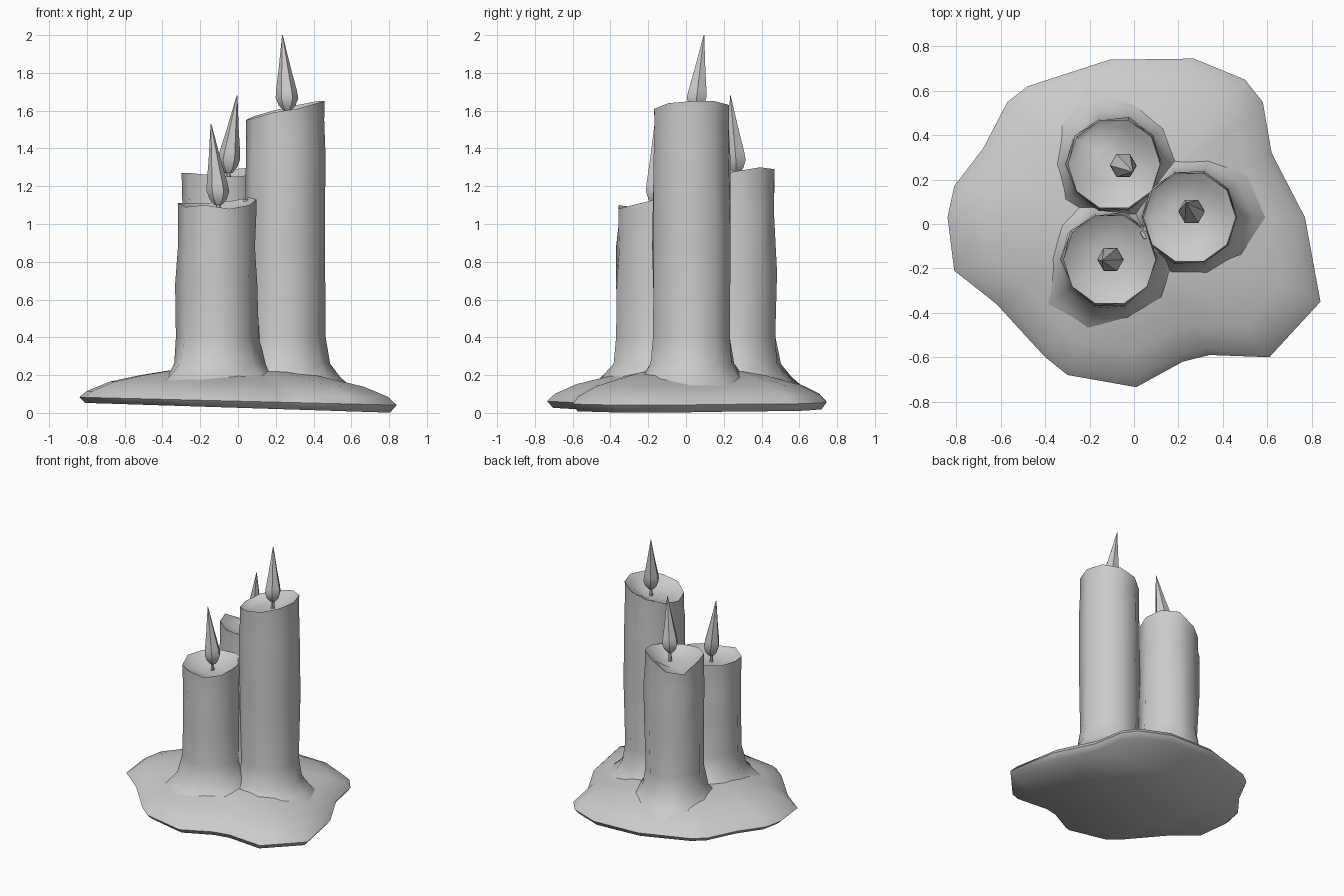
import bpy, bmesh
from math import sin, cos, tau, radians
from mathutils import Vector

if "Cube" in bpy.data.objects:
    bpy.data.objects.remove(bpy.data.objects["Cube"])

wax = bpy.data.materials.new("grey_wax")
wax.use_nodes = True
wax.diffuse_color = (0.6, 0.6, 0.6, 1)
wax.node_tree.nodes["Principled BSDF"].inputs["Base Color"].default_value = (0.6, 0.6, 0.6, 1)


def loft(name, rings, angle=50):
    """Skin a stack of equal-length rings and close both ends."""
    bm = bmesh.new()
    loops = [[bm.verts.new(p) for p in ring] for ring in rings]
    n = len(loops[0])
    for low, high in zip(loops, loops[1:]):
        for i in range(n):
            j = (i + 1) % n
            bm.faces.new((low[i], low[j], high[j], high[i]))
    bm.faces.new(loops[0][::-1])
    bm.faces.new(loops[-1])
    bmesh.ops.recalc_face_normals(bm, faces=bm.faces)
    mesh = bpy.data.meshes.new(name)
    bm.to_mesh(mesh)
    bm.free()
    mesh.materials.append(wax)
    obj = bpy.data.objects.new(name, mesh)
    bpy.context.collection.objects.link(obj)
    bpy.ops.object.select_all(action="DESELECT")
    obj.select_set(True)
    bpy.context.view_layer.objects.active = obj
    bpy.ops.object.shade_smooth_by_angle(angle=radians(angle))
    return obj


def circle(x, y, z, r, n):
    return [Vector((x + r * cos(tau * i / n), y + r * sin(tau * i / n), z)) for i in range(n)]


# Melted wax puddle: irregular outline, tilted flat underside, domed top
outline = [(-.84, .03), (-.81, .17), (-.68, .34), (-.57, .55), (-.48, .62), (-.11, .74),
           (.27, .745), (.5, .65), (.58, .55), (.62, .32), (.77, .03), (.84, -.35),
           (.61, -.6), (.34, -.59), (.22, -.62), (.01, -.735), (-.3, -.68), (-.4, -.6),
           (-.62, -.36), (-.81, -.21)]
mid = Vector((-0.03, 0.04))


def puddle_ring(scale, height, tilt):
    ring = []
    for p in outline:
        q = mid + (Vector(p) - mid) * scale
        ring.append((q.x, q.y, height - tilt * q.x))
    return ring


loft("wax_puddle", [puddle_ring(*r) for r in (
    (.96, .027, .032), (1, .062, .025), (.95, .1, .02), (.8, .152, .02),
    (.6, .19, .02), (.42, .22, .01))], 60)


# Candles: flared foot, slightly lumpy column, uneven rim and hollow top
def candle(name, x, y, rims, column, lumps, flare):
    rings = []
    for z, r in column:
        ring = circle(x, y, z, r, 10)
        for i, p in enumerate(ring):
            out = Vector((cos(tau * i / 10), sin(tau * i / 10), 0))
            p += out * lumps * sin(2.3 * i + 5 * z)
            if z < 0.3:
                p += out * flare * (0.3 - z) * (1 + cos(1.9 * i))
        rings.append(ring)
    for scale, drop in ((.96, .1), (.97, 0), (.82, .025), (.4, .06)):
        ring = circle(x, y, 0, 0.215 * scale, 10)
        level = sum(rims) / 10
        for p, h in zip(ring, rims):
            p.z = h - drop if scale > .5 else level - drop
        rings.append(ring)
    loft(name, rings)


def column(top, r):
    return [(.12, r + .12), (.19, r + .055), (.26, r + .015), (.4, r),
            (.4 + (top - .4) * .4, r + .005), (top - .22, r)]


candle("tall_candle", .25, .03, (1.65, 1.65, 1.63, 1.6, 1.57, 1.55, 1.56, 1.59, 1.61, 1.64),
       column(1.6, .21), .005, .1)
candle("back_candle", -.09, .27, (1.28, 1.3, 1.29, 1.22, 1.2, 1.27, 1.27, 1.26, 1.25, 1.26),
       column(1.26, .21), .009, .15)
candle("front_candle", -.11, -.16, (1.13, 1.14, 1.12, 1.11, 1.11, 1.11, 1.09, 1.1, 1.08, 1.1),
       column(1.1, .21), .011, .25)

# Solidified drip filling the gap between the front and tall candles
loft("wax_drip", [circle(x, y, z, r, 6) for x, y, z, r in (
    (.07, -.12, .15, .12), (.06, -.1, .3, .07), (.06, -.07, .7, .06),
    (.06, -.05, 1.0, .05), (.06, -.04, 1.13, .03))])


# Flames: six-sided teardrops leaning to a tip, each on a thin wick
def flame(name, x, y, base, tip):
    height = tip[2] - base
    rings = []
    for t, r in ((0, .02), (.07, .045), (.17, .06), (.27, .055), (.55, .033), (1, .002)):
        lean = max(0, t - .15) / .85
        rings.append(circle(x + (tip[0] - x) * lean, y + (tip[1] - y) * lean,
                            base + height * t, r, 6))
    loft(name + "_flame", rings, 40)
    loft(name + "_wick", [circle(x, y, base - .09, .013, 6), circle(x, y, base + .02, .011, 6)], 40)


flame("tall", .26, .055, 1.6, (.235, .095, 2.0))
flame("back", -.05, .265, 1.27, (-.005, .235, 1.68))
flame("front", -.105, -.16, 1.1, (-.143, -.165, 1.53))
